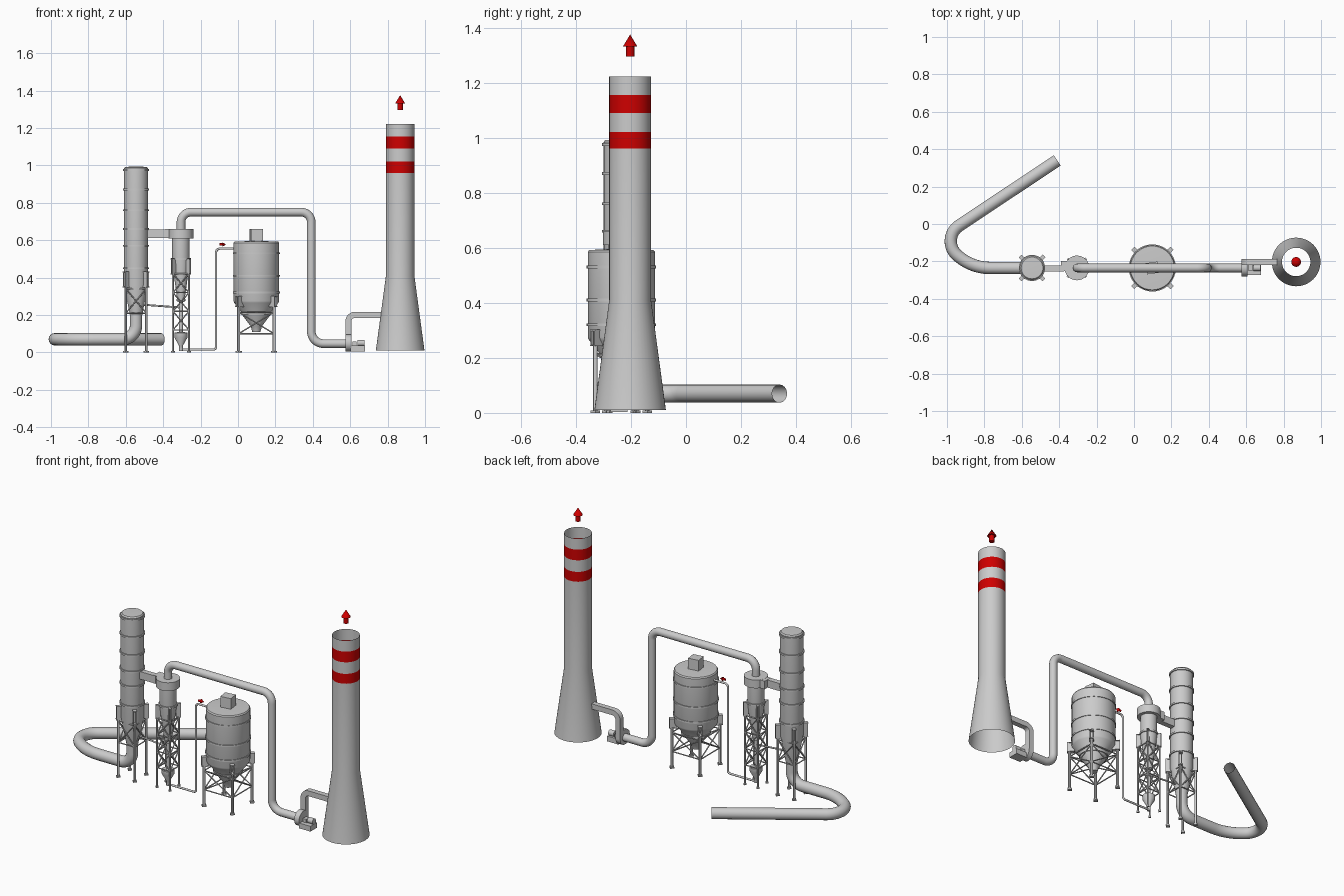
import bpy, bmesh
from math import pi, cos, sin, tan, radians
from mathutils import Vector, Matrix

if "Cube" in bpy.data.objects:
    bpy.data.objects.remove(bpy.data.objects["Cube"])

Y = -0.235  # common plant axis
red = bpy.data.materials.new("red_paint")
red.diffuse_color = (0.62, 0.0, 0.0, 1)
red.use_nodes = True
red.node_tree.nodes["Principled BSDF"].inputs["Base Color"].default_value = red.diffuse_color


def finish(name, bm, mat=None, smooth=True, normals=True):
    if normals:
        bmesh.ops.recalc_face_normals(bm, faces=bm.faces)
    me = bpy.data.meshes.new(name)
    bm.to_mesh(me)
    bm.free()
    ob = bpy.data.objects.new(name, me)
    bpy.context.collection.objects.link(ob)
    if mat:
        me.materials.append(mat)
    if smooth:
        bpy.ops.object.select_all(action='DESELECT')
        ob.select_set(True)
        bpy.context.view_layer.objects.active = ob
        bpy.ops.object.shade_smooth_by_angle(angle=radians(30))
    return ob


def lathe(name, profile, loc, mat=None, rot=None, rings=(), seg=40):
    """Revolve (radius, height) points; rings are (radius, height) flanges."""
    bm = bmesh.new()

    def spin(pts):
        vs = [bm.verts.new((r, 0, z)) for r, z in pts]
        es = [bm.edges.new(p) for p in zip(vs, vs[1:])]
        bmesh.ops.spin(bm, geom=vs + es, cent=(0, 0, 0), axis=(0, 0, 1),
                       angle=2 * pi, steps=seg)
    spin(profile)
    for r, z in rings:
        h, w = 0.005, 0.006
        spin([(r, z - h), (r + w, z - h), (r + w, z + h), (r, z + h)])
    bmesh.ops.remove_doubles(bm, verts=bm.verts, dist=1e-5)
    m = Matrix.Translation(loc)
    bm.transform(m @ rot if rot else m)
    return finish(name, bm, mat)


def fillet(pts, radii):
    """Round the inner corners of a path."""
    pts = [Vector(p) for p in pts]
    out = [pts[0]]
    for i in range(1, len(pts) - 1):
        p, r = pts[i], radii[i - 1]
        a, b = (pts[i - 1] - p).normalized(), (pts[i + 1] - p).normalized()
        half = a.angle(b) / 2
        d = r / tan(half)
        c = p + (a + b).normalized() * (r / sin(half))
        u, v = p + a * d - c, p + b * d - c
        out += [c + u.slerp(v, k / 12) * r / (u.slerp(v, k / 12)).length for k in range(13)]
    return out + [pts[-1]]


def pipe(name, pts, radii, r):
    path = fillet(pts, radii)
    cu = bpy.data.curves.new(name, 'CURVE')
    cu.dimensions = '3D'
    cu.bevel_depth, cu.bevel_resolution = r, 6
    sp = cu.splines.new('POLY')
    sp.points.add(len(path) - 1)
    for q, p in zip(sp.points, path):
        q.co = (*p, 1)
    ob = bpy.data.objects.new(name, cu)
    bpy.context.collection.objects.link(ob)
    bpy.ops.object.select_all(action='DESELECT')
    ob.select_set(True)
    bpy.context.view_layer.objects.active = ob
    bpy.ops.object.convert(target='MESH')
    bpy.ops.object.shade_smooth_by_angle(angle=radians(30))


def add_box(bm, c, s, angle=0):
    bmesh.ops.create_cube(bm, size=1, matrix=Matrix.Translation(c)
                          @ Matrix.Rotation(angle, 4, 'Z') @ Matrix.Diagonal((*s, 1)))


def box(name, c, s, angle=0):
    bm = bmesh.new()
    add_box(bm, c, s, angle)
    return finish(name, bm, smooth=False)


def add_rod(bm, a, b, r, seg=8):
    a, b = Vector(a), Vector(b)
    d = b - a
    bmesh.ops.create_cone(bm, cap_ends=True, segments=seg, radius1=r, radius2=r, depth=d.length,
                          matrix=Matrix.Translation((a + b) / 2) @ d.to_track_quat('Z', 'Y').to_matrix().to_4x4())


def stand(name, cx, radial, body_r, lug, levels, leg=0.007):
    """Four diagonal legs with support lugs and cross bracing."""
    bm = bmesh.new()
    lo, hi = lug
    pos = [(cx + radial * cos(a), Y + radial * sin(a), a)
           for a in (pi / 4 + k * pi / 2 for k in range(4))]
    for i, (x, y, a) in enumerate(pos):
        add_rod(bm, (x, y, 0), (x, y, lo), leg, 12)
        add_box(bm, (x, y, 0.004), (leg * 3, leg * 3, 0.008), a)
        # lug: base plate, top plate and two gussets reaching the body
        inner, outer = body_r - 0.004, radial + leg * 1.8
        mid, ln = (inner + outer) / 2, outer - inner
        c, s = cos(a), sin(a)
        for z in (lo, hi):
            add_box(bm, (cx + mid * c, Y + mid * s, z), (ln, leg * 3, 0.005), a)
        for t in (-leg, leg):
            add_box(bm, (cx + mid * c - t * s, Y + mid * s + t * c, (lo + hi) / 2),
                    (ln, 0.003, hi - lo), a)
        x2, y2, _ = pos[(i + 1) % 4]
        for z0, z1 in zip(levels, levels[1:]):
            add_rod(bm, (x, y, z0), (x2, y2, z1), 0.0035)
            add_rod(bm, (x, y, z1), (x2, y2, z0), 0.0035)
        for z in levels:
            add_rod(bm, (x, y, z), (x2, y2, z), 0.0035)
    finish(name, bm)


def arrow(name, loc, rot, k):
    lathe(name, [(0, 0), (0.015 * k, 0), (0.015 * k, 0.037 * k), (0.026 * k, 0.037 * k), (0, 0.08 * k)],
          loc, red, rot, seg=24)


# Chimney: open shell in stacked sections with two red bands
CH = (0.867, -0.203, 0)
for name, prof, mat in [
        ("chimney_shaft", [(0.13, 0.01), (0.076, 0.41), (0.076, 0.96)], None),
        ("chimney_red_band_lower", [(0.076, 0.96), (0.076, 1.02)], red),
        ("chimney_middle", [(0.076, 1.02), (0.076, 1.09)], None),
        ("chimney_red_band_upper", [(0.076, 1.09), (0.076, 1.155)], red),
        ("chimney_top", [(0.076, 1.155), (0.076, 1.222)], None)]:
    lathe(name, prof, CH, mat, seg=48)
arrow("exhaust_arrow", (CH[0], CH[1], 1.295), None, 1)

# Inlet pipe sweeping round and up into the tower
pipe("inlet_pipe", [(-0.41, 0.34, 0.07), (-1.05, -0.085, 0.07), (-0.86, Y, 0.07),
                    (-0.545, Y, 0.07), (-0.545, Y, 0.3)], [0.1, 0.26, 0.075], 0.033)

# Reaction tower
lathe("tower_body", [(0.033, 0.2), (0.064, 0.36), (0.064, 0.985), (0.058, 0.992), (0, 0.994)],
      (-0.545, Y, 0), rings=[(0.064, z) for z in (0.45, 0.57, 0.66, 0.76, 0.87, 0.975)])
stand("tower_stand", -0.545, 0.078, 0.064, (0.35, 0.43), (0.21, 0.34))

# Cyclone with scroll head, connecting duct and dust hopper
CX = -0.305
lathe("cyclone_body", [(0, 0.265), (0.018, 0.27), (0.047, 0.48), (0.047, 0.61), (0.066, 0.61),
                       (0.066, 0.66), (0, 0.66)], (CX, Y, 0), rings=[(0.047, 0.5), (0.018, 0.28)])
lathe("cyclone_discharge_pipe", [(0.01, 0.1), (0.01, 0.27)], (CX, Y, 0), seg=16)
lathe("dust_hopper", [(0, 0.112), (0.035, 0.105), (0.035, 0.08), (0.01, 0.035), (0.01, 0.008), (0, 0.008)],
      (CX, Y, 0))
stand("cyclone_stand", CX, 0.061, 0.047, (0.42, 0.5), (0.12, 0.22, 0.32, 0.42), 0.005)
box("tower_to_cyclone_duct", (-0.435, Y - 0.003, 0.635), (0.12, 0.032, 0.046))
box("cyclone_scroll_inlet", (-0.35, Y + 0.01, 0.635), (0.08, 0.055, 0.049))
pipe("thin_link_pipe", [(-0.55, Y, 0.258), (CX, Y, 0.24)], [], 0.005)

# Overhead gas pipe from cyclone to fan
pipe("gas_pipe", [(CX, Y, 0.65), (CX, Y, 0.75), (0.392, Y, 0.75), (0.392, Y, 0.047), (0.59, Y, 0.047)],
     [0.055, 0.055, 0.065], 0.023)

# Dust transfer pipe with flow arrow
pipe("dust_pipe", [(CX, Y, 0.015), (-0.117, Y, 0.015), (-0.117, Y, 0.555), (0, Y, 0.555)],
     [0.015, 0.02], 0.006)
arrow("dust_flow_arrow", (-0.1, Y, 0.577), Matrix.Rotation(pi / 2, 4, 'Y'), 0.45)

# Storage silo with top vent box
SX = 0.098
lathe("silo_body", [(0, 0.11), (0.022, 0.11), (0.03, 0.14), (0.075, 0.2), (0.078, 0.215), (0.118, 0.265),
                    (0.122, 0.275), (0.122, 0.585), (0.117, 0.592), (0, 0.597)], (SX, Y, 0),
      rings=[(0.12, z) for z in (0.32, 0.41, 0.53)] + [(0.076, 0.208)], seg=48)
box("silo_vent_box", (SX, Y, 0.625), (0.065, 0.06, 0.07), radians(8))
stand("silo_stand", SX, 0.134, 0.11, (0.245, 0.3), (0.1, 0.215), 0.008)

# Fan housing, motor and outlet duct
lathe("fan_housing", [(0, 0), (0.046, 0), (0.046, 0.032), (0, 0.032)], (0.574, Y, 0.05),
      rot=Matrix.Rotation(pi / 2, 4, 'Y'))
box("motor_base", (0.64, Y - 0.008, 0.02), (0.076, 0.062, 0.032))
box("fan_bearing", (0.622, Y, 0.046), (0.022, 0.03, 0.022))
lathe("fan_motor", [(0, 0), (0.017, 0), (0.017, 0.036), (0, 0.036)], (0.64, Y, 0.05),
      rot=Matrix.Rotation(pi / 2, 4, 'Y'), seg=20)
bm = bmesh.new()
w = 0.016
outer = [(0.574, 0.05), (0.574, 0.165)]
inner = [(0.606, 0.05), (0.606, 0.165)]
for k in range(1, 11):
    a = pi - k * pi / 20
    outer.append((0.626 + 0.052 * cos(a), 0.165 + 0.052 * sin(a)))
    inner.append((0.626 + 0.020 * cos(a), 0.165 + 0.020 * sin(a)))
outer.append((0.785, 0.217))
inner.append((0.785, 0.185))
loops = [[bm.verts.new((p[0], y, p[1])) for p, y in
          ((o, -0.204 - w), (o, -0.204 + w), (i, -0.204 + w), (i, -0.204 - w))]
         for o, i in zip(outer, inner)]
for l0, l1 in zip(loops, loops[1:]):
    for j in range(4):
        bm.faces.new((l0[j], l0[(j + 1) % 4], l1[(j + 1) % 4], l1[j]))
finish("fan_outlet_duct", bm)
